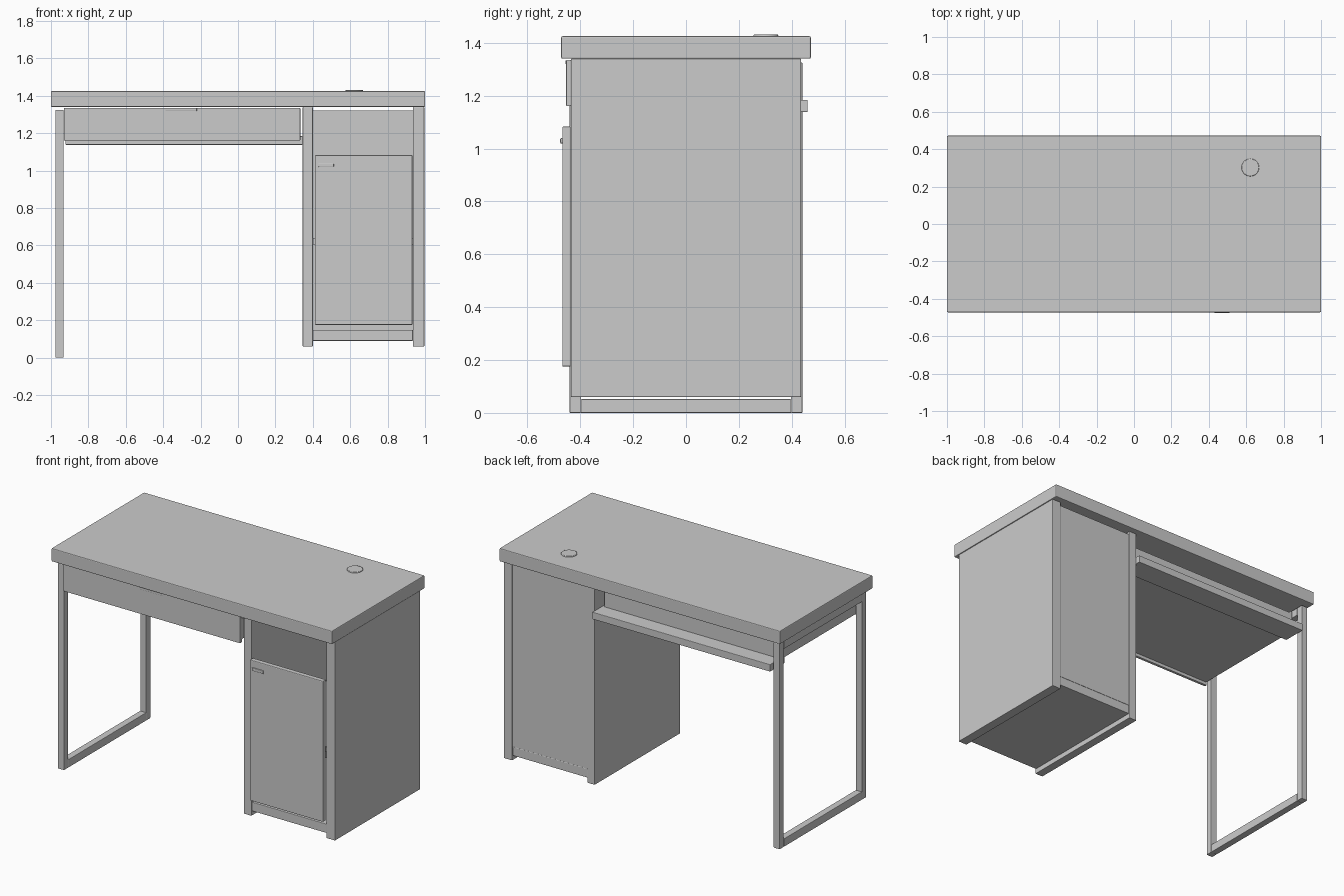
import bpy, bmesh, math
from mathutils import Vector

if "Cube" in bpy.data.objects:
    bpy.data.objects.remove(bpy.data.objects["Cube"])


def box(name, x, y, z, bevel=0.003):
    """Box given by its (min, max) range on each axis."""
    bm = bmesh.new()
    bmesh.ops.create_cube(bm, size=1)
    size = Vector([r[1] - r[0] for r in (x, y, z)])
    mid = Vector([(r[0] + r[1]) / 2 for r in (x, y, z)])
    bmesh.ops.scale(bm, vec=size, verts=bm.verts)
    mesh = bpy.data.meshes.new(name)
    bm.to_mesh(mesh)
    bm.free()
    ob = bpy.data.objects.new(name, mesh)
    ob.location = mid
    bpy.context.collection.objects.link(ob)
    if bevel:
        mod = ob.modifiers.new("edge", 'BEVEL')
        mod.width = bevel
        mod.segments = 2
    return ob


# desktop with round cable cover
box("desktop", (-1, 1), (-0.472, 0.472), (1.34, 1.425), 0.005)
bpy.ops.mesh.primitive_cylinder_add(vertices=48, radius=0.047, depth=0.012,
                                    location=(0.622, 0.302, 1.425))
cover = bpy.context.object
cover.name = "cable_cover"
rim = cover.modifiers.new("rim", 'BEVEL')
rim.width = 0.003
rim.segments = 2
rim.limit_method = 'ANGLE'
bpy.ops.object.shade_smooth_by_angle(angle=math.radians(40))

# open leg frame on the left
LEG_X = (-0.976, -0.932)
for name, s in (("front", -1), ("back", 1)):
    box(name + "_leg", LEG_X, sorted((s * 0.397, s * 0.44)), (0, 1.325))
for name, z in (("bottom", (0, 0.052)), ("top", (1.275, 1.325))):
    box(name + "_leg_rail", LEG_X, (-0.398, 0.398), z)

# cabinet carcass
for name, x in (("left", (0.346, 0.4)), ("right", (0.935, 0.996))):
    box("cabinet_side_" + name, x, (-0.435, 0.435), (0.06, 1.34))
IN_X = (0.4, 0.935)
box("cabinet_bottom", IN_X, (-0.43, 0.43), (0.09, 0.148))
box("cabinet_back", IN_X, (0.41, 0.43), (0.148, 1.32), 0)
box("cabinet_shelf", IN_X, (-0.42, 0.41), (0.605, 0.64), 0)

# door and handle
box("cabinet_door", (0.411, 0.933), (-0.468, -0.436), (0.175, 1.083), 0.005)
box("door_handle", (0.43, 0.512), (-0.476, -0.466), (1.019, 1.039), 0.004)

# drawer
box("drawer_front", (-0.93, 0.333), (-0.453, -0.435), (1.16, 1.335))
box("drawer_handle", (-0.388, -0.22), (-0.456, -0.45), (1.319, 1.333), 0.002)
box("drawer_bottom", (-0.925, 0.33), (-0.435, 0.36), (1.18, 1.195), 0)
for name, x in (("left", (-0.925, -0.905)), ("right", (0.31, 0.33))):
    box("drawer_side_" + name, x, (-0.435, 0.36), (1.195, 1.31), 0)
box("drawer_back", (-0.905, 0.31), (0.34, 0.36), (1.195, 1.30), 0)

# back rail joining the cabinet and the leg frame
box("back_rail", (-0.922, 0.345), (0.31, 0.46), (1.138, 1.184))
